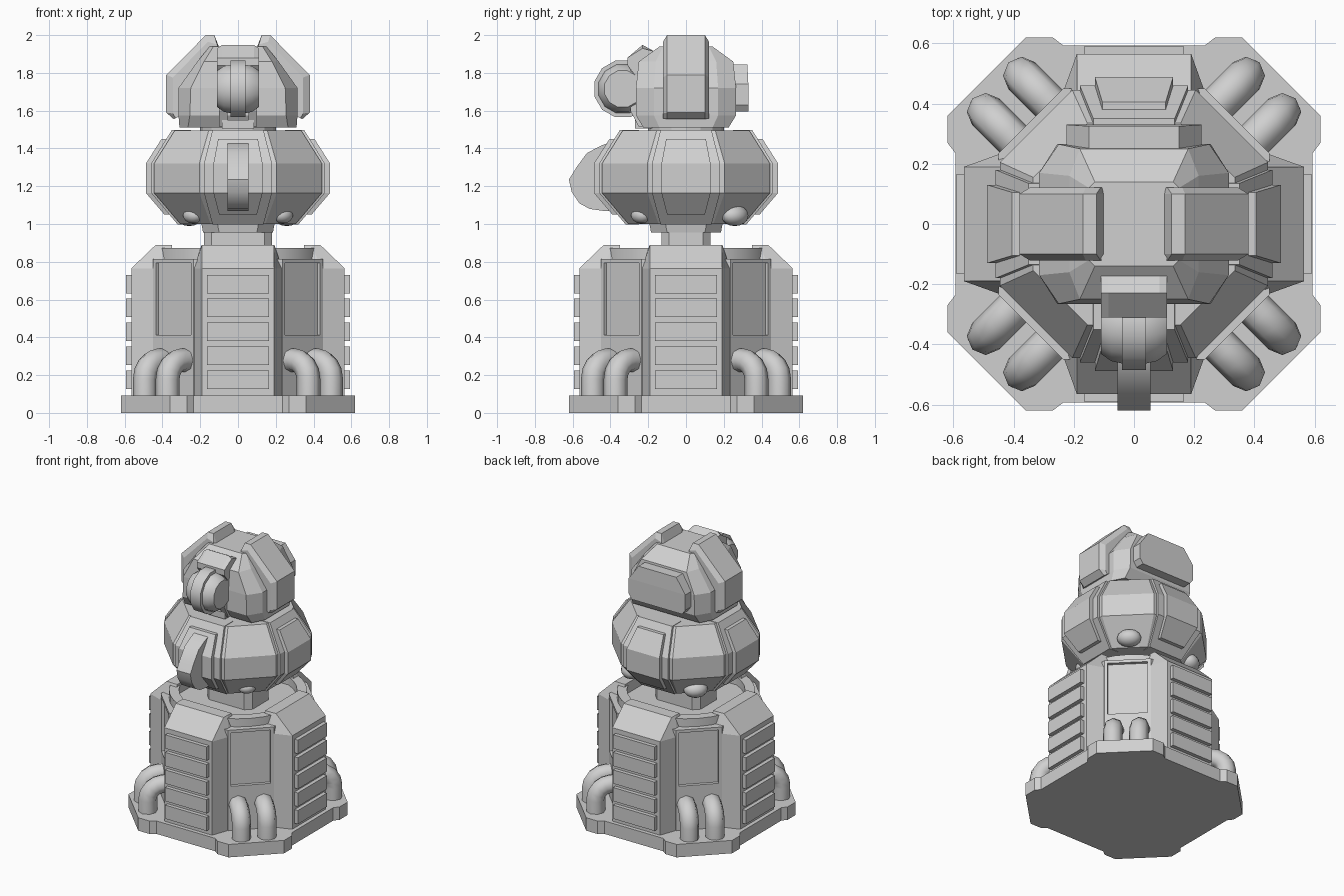
import bpy, bmesh, math
from mathutils import Vector, Matrix

if "Cube" in bpy.data.objects:
    bpy.data.objects.remove(bpy.data.objects["Cube"])

grey = bpy.data.materials.new("plain_grey")
grey.diffuse_color = (0.63, 0.63, 0.63, 1)
grey.use_nodes = True
grey.node_tree.nodes["Principled BSDF"].inputs["Base Color"].default_value = grey.diffuse_color


def finish(name, bm, turn=0, smooth=False):
    bmesh.ops.recalc_face_normals(bm, faces=bm.faces)
    bm.transform(Matrix.Rotation(math.radians(turn), 4, 'Z'))
    me = bpy.data.meshes.new(name)
    bm.to_mesh(me)
    bm.free()
    me.materials.append(grey)
    ob = bpy.data.objects.new(name, me)
    bpy.context.collection.objects.link(ob)
    if smooth:
        bpy.ops.object.select_all(action='DESELECT')
        ob.select_set(True)
        bpy.context.view_layer.objects.active = ob
        bpy.ops.object.shade_smooth_by_angle(angle=math.radians(35))
    return ob


def loft_bm(rings):
    """Skin a stack of equal-length rings and cap both ends."""
    bm = bmesh.new()
    vs = [[bm.verts.new(p) for p in r] for r in rings]
    n = len(vs[0])
    for a, b in zip(vs, vs[1:]):
        for i in range(n):
            j = (i + 1) % n
            bm.faces.new((a[i], a[j], b[j], b[i]))
    bm.faces.new(vs[0])
    bm.faces.new(vs[-1])
    return bm


def loft(name, rings, turn=0, smooth=False):
    return finish(name, loft_bm(rings), turn, smooth)


def octagon(hx, hy, cx, cy, z):
    """Rectangle hx by hy with corners cut back to cx and cy."""
    pts = [(hx, -cy), (hx, cy), (cx, hy), (-cx, hy), (-hx, cy), (-hx, -cy), (-cx, -hy), (cx, -hy)]
    return [(x, y, z) for x, y in pts]


def strip(half, y_in, y_out, z):
    return [(-half, -y_in, z), (-half, -y_out, z), (half, -y_out, z), (half, -y_in, z)]


def box(name, x0, x1, y0, y1, z0, z1, turn=0):
    return loft(name, [[(x0, y0, z), (x1, y0, z), (x1, y1, z), (x0, y1, z)] for z in (z0, z1)], turn)


def side_prism(name, pts, x0, x1, smooth=False):
    """Extrude a (y, z) profile along x."""
    return loft(name, [[(x, y, z) for y, z in pts] for x in (x0, x1)], 0, smooth)


def circle(r, z, n=32):
    return [(r * math.cos(a), r * math.sin(a), z) for a in (2 * math.pi * i / n for i in range(n))]


# Base plate with four corner pads
corner = [(.593, .235), (.62, .27), (.62, .36), (.36, .62), (.27, .62), (.235, .593)]
outline = []
for k in range(4):
    m = Matrix.Rotation(k * math.pi / 2, 2)
    outline += [m @ Vector(p) for p in corner]
loft("base_plate", [[(p.x, p.y, z) for p in outline] for z in (0, .093)])

# Eight-sided core with recessed diagonal windows
bm = loft_bm([octagon(.45, .45, .235, .235, z) for z in (.002, .39, .815)])
bmesh.ops.recalc_face_normals(bm, faces=bm.faces)
windows = [f for f in bm.faces if abs(f.normal.x * f.normal.y) > .3 and f.calc_center_median().z > .5]
bmesh.ops.inset_individual(bm, faces=windows, thickness=.03, depth=0)
bmesh.ops.inset_individual(bm, faces=windows, thickness=.002, depth=-.02)
finish("core", bm)

# Curved rim on the core
bm = bmesh.new()
rings = [[bm.verts.new(p) for p in circle(r, z)]
         for r, z in ((.45, .8), (.45, .873), (.385, .873), (.385, .8))]
for a, b in zip(rings, rings[1:] + rings[:1]):
    for i in range(32):
        bm.faces.new((a[i], a[(i + 1) % 32], b[(i + 1) % 32], b[i]))
finish("core_rim", bm, 0, True)

# Parts repeated on the four main sides
for turn in (0, 90, 180, 270):
    # Buttress with sloped top
    loft("buttress", [[(-w, -.35, z), (-w, -d, z), (-.19, -o, z), (.19, -o, z), (w, -d, z), (w, -.35, z)]
                      for w, d, o, z in ((.235, .44, .565, .002), (.235, .44, .565, .765),
                                         (.192, .39, .435, .89))], turn)
    for i in range(5):
        z = .127 + i * .1265
        box("slat", -.165, .165, -.592, -.55, z, z + .098, turn)
    # Two-layer torso plates
    loft("torso_plate", [strip(h, .25, o, z) for h, o, z in
                         ((.135, .32, .998), (.18, .46, 1.165), (.18, .46, 1.32), (.135, .35, 1.498))], turn)
    loft("torso_inner_plate", [strip(h, .25, o, z) for h, o, z in
                               ((.1, .39, 1.05), (.13, .488, 1.165), (.13, .488, 1.32), (.105, .405, 1.45))], turn)

# Elbow pipes on the four diagonals
for turn in (45, 135, 225, 315):
    for side in (-.085, .085):
        cu = bpy.data.curves.new("pipe", 'CURVE')
        cu.dimensions = '3D'
        cu.bevel_depth = .063
        cu.bevel_resolution = 2
        cu.use_fill_caps = True
        arc = [(.512 + .1 * math.cos(a), .178 + .1 * math.sin(a))
               for a in (math.pi / 2 * i / 4 for i in range(5))]
        path = [(.612, .002)] + arc + [(.44, .278)]
        sp = cu.splines.new('POLY')
        sp.points.add(len(path) - 1)
        for pt, (d, z) in zip(sp.points, path):
            pt.co = (d, side, z, 1)
        ob = bpy.data.objects.new("pipe", cu)
        bpy.context.collection.objects.link(ob)
        ob.rotation_euler.z = math.radians(turn)
        cu.materials.append(grey)
        bpy.ops.object.select_all(action='DESELECT')
        ob.select_set(True)
        bpy.context.view_layer.objects.active = ob
        bpy.ops.object.convert(target='MESH')
        bpy.ops.object.shade_smooth_by_angle(angle=math.radians(50))

# Knobs under the torso, larger at the rear
for turn, r, d in ((45, .08, .365), (135, .08, .365), (225, .06, .335), (315, .06, .335)):
    bm = bmesh.new()
    bmesh.ops.create_uvsphere(bm, u_segments=16, v_segments=8, radius=r)
    bm.transform(Matrix.Translation((d, 0, 1.045)) @ Matrix.Diagonal((.8, 1, .7, 1)))
    finish("torso_knob", bm, turn, True)

# Waist and torso
loft("waist", [octagon(.18, .13, .14, .09, .8), octagon(.18, .13, .14, .09, .955)])
loft("waist_collar", [octagon(.185, .185, .1, .1, .955), octagon(.195, .195, .11, .11, 1.01)])
loft("torso", [octagon(h, h, c, c, z) for h, c, z in
               ((.305, .145, 1.0), (.445, .205, 1.165), (.445, .205, 1.32), (.335, .155, 1.495))])

# Curved fin on the torso front
side_prism("front_fin", [(-.34, 1.45), (-.4, 1.435), (-.46, 1.41), (-.525, 1.375), (-.58, 1.3), (-.62, 1.235),
                         (-.605, 1.17), (-.565, 1.11), (-.51, 1.08), (-.44, 1.07), (-.34, 1.07)], -.055, .055, True)

# Neck and head
loft("neck", [circle(.2, 1.48, 16), circle(.2, 1.53, 16)])
loft("head", [octagon(hx, hy, cx, cy, z) for hx, hy, cx, cy, z in
              ((.31, .225, .265, .14, 1.51), (.315, .265, .255, .17, 1.575), (.315, .265, .25, .17, 1.72),
               (.215, .25, .18, .16, 1.86), (.15, .14, .13, .12, 1.94))])

# Plate on the back of the head
loft("rear_plate", [[(-h, .2, z), (h, .2, z), (h, y, z), (-h, y, z)] for h, y, z in
                    ((.2, .33, 1.595), (.225, .33, 1.63), (.225, .33, 1.74), (.15, .325, 1.845))])

# Bevelled ear bands wrapping over the head
ear = [(.09, 1.91), (.125, 2.0), (.17, 2.0), (.38, 1.79), (.38, 1.59), (.34, 1.555), (.26, 1.6), (.2, 1.8)]
inner = [(.1, 1.9), (.11, 1.95), (.16, 1.965), (.345, 1.775), (.345, 1.585), (.33, 1.56), (.26, 1.6), (.2, 1.8)]
for s in (-1, 1):
    loft("ear_band", [[(s * x, y, z) for x, z in prof] for prof, y in
                      ((inner, -.122), (ear, -.1), (ear, .1), (inner, .122))])


# Eye wheel with tapered sides, brow and cheek strips
def wheel(name, sections, n=12):
    loft(name, [[(x, -.335 + r * math.cos(a), 1.715 + r * math.sin(a))
                 for a in (2 * math.pi * (i + .5) / n for i in range(n))] for x, r in sections], 0, True)


wheel("eye_wheel", ((-.04, .155), (.04, .155)))
wheel("eye_hub", ((-.11, .1), (-.075, .125), (-.03, .135), (.03, .135), (.075, .125), (.11, .1)))
loft("brow", [[(x, y, z) for y, z in ((-.12, 1.87), (-.17, 1.915), (-.23, t), (-.31, 1.88), (-.31, 1.84), (-.24, 1.75))]
              for x, t in ((-.11, 1.93), (-.085, 1.948), (.085, 1.948), (.11, 1.93))])
for s in (-1, 1):
    side_prism("cheek_strip", [(-.2, 1.86), (-.295, 1.86), (-.295, 1.6), (-.25, 1.515), (-.2, 1.515)], s * .055, s * .1)
box("chin_block", -.085, .085, -.27, -.18, 1.505, 1.55)
